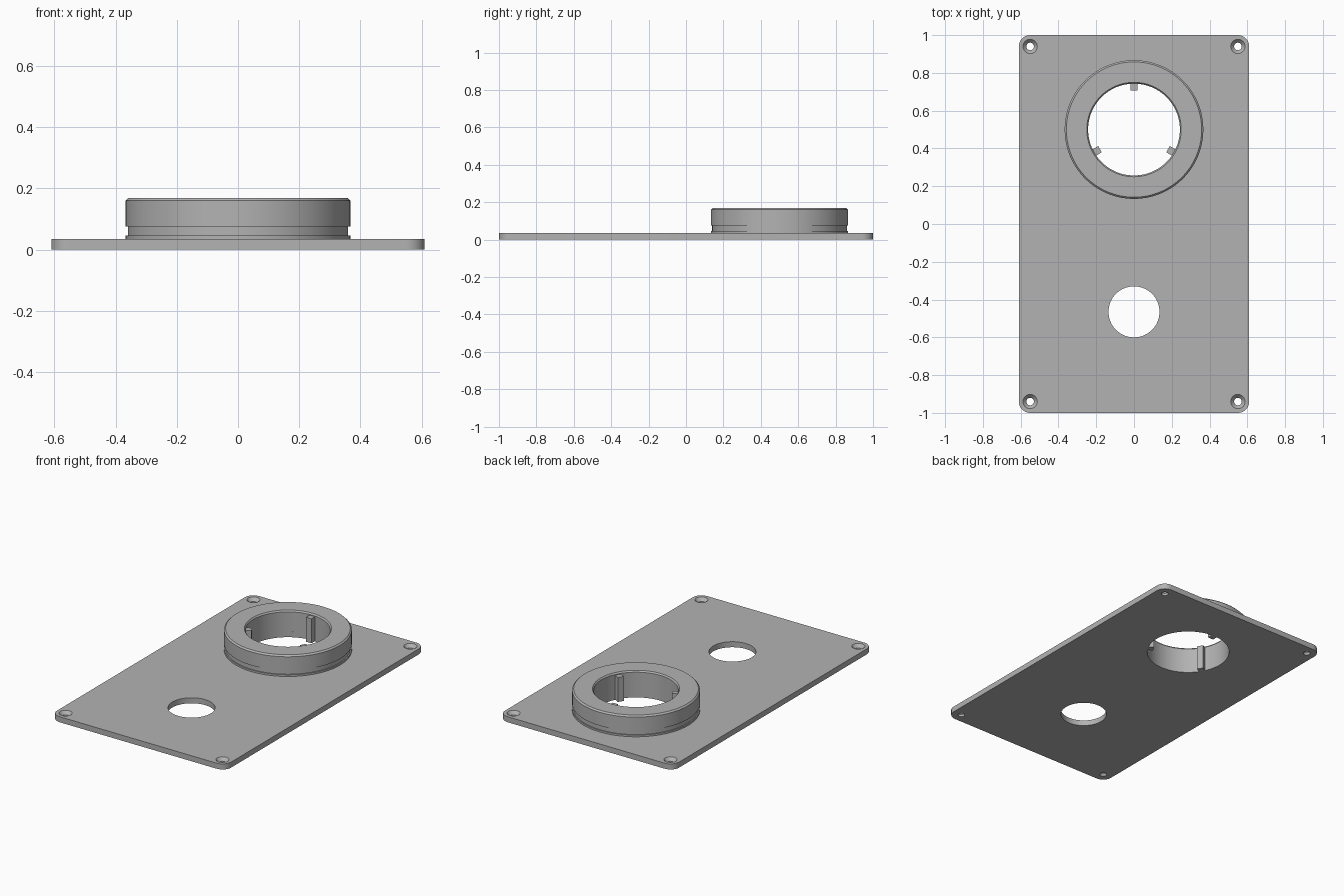
import bpy, bmesh, math
from mathutils import Matrix

cube = bpy.data.objects.get("Cube")
if cube:
    bpy.data.objects.remove(cube, do_unlink=True)

PLATE_X, PLATE_Y, PLATE_Z = 0.61, 1.0, 0.035
CORNER = 0.06
RING_Y, BORE = 0.5, 0.243

grey = bpy.data.materials.new("plain grey")
grey.use_nodes = True
colour = (0.45, 0.45, 0.45, 1)
grey.diffuse_color = colour
grey.node_tree.nodes["Principled BSDF"].inputs["Base Color"].default_value = colour


def make_object(name, bm):
    bmesh.ops.recalc_face_normals(bm, faces=bm.faces)
    mesh = bpy.data.meshes.new(name)
    bm.to_mesh(mesh)
    bm.free()
    mesh.materials.append(grey)
    obj = bpy.data.objects.new(name, mesh)
    bpy.context.collection.objects.link(obj)
    return obj


def select(obj):
    bpy.ops.object.select_all(action="DESELECT")
    obj.select_set(True)
    bpy.context.view_layer.objects.active = obj


def smooth(obj):
    select(obj)
    bpy.ops.object.shade_smooth_by_angle(angle=math.radians(25))


def lathe(name, profile, x, y, steps=96, closed=False):
    """Turn (radius, z) points about a vertical axis; open profiles get end caps."""
    bm = bmesh.new()
    loops = [[bm.verts.new((x + r * math.cos(a), y + r * math.sin(a), z))
              for a in (math.tau * i / steps for i in range(steps))]
             for r, z in profile]
    pairs = list(zip(loops, loops[1:]))
    if closed:
        pairs.append((loops[-1], loops[0]))
    else:
        bm.faces.new(loops[0])
        bm.faces.new(loops[-1])
    for low, high in pairs:
        for i in range(steps):
            j = (i + 1) % steps
            bm.faces.new((low[i], low[j], high[j], high[i]))
    return make_object(name, bm)


# Base plate with rounded corners
bm = bmesh.new()
outline = []
for k, (sx, sy) in enumerate([(1, 1), (-1, 1), (-1, -1), (1, -1)]):
    for i in range(13):
        a = math.pi / 2 * (k + i / 12)
        outline.append(bm.verts.new((sx * (PLATE_X - CORNER) + CORNER * math.cos(a),
                                     sy * (PLATE_Y - CORNER) + CORNER * math.sin(a), 0)))
base = bm.faces.new(outline)
top = bmesh.ops.extrude_face_region(bm, geom=[base])["geom"]
bmesh.ops.translate(bm, vec=(0, 0, PLATE_Z),
                    verts=[v for v in top if isinstance(v, bmesh.types.BMVert)])
plate = make_object("base_plate", bm)

# Openings: large bore, small round hole, countersunk screw holes
cutters = [lathe("bore_cutter", [(BORE, -0.1), (BORE, 0.1)], 0, RING_Y),
           lathe("hole_cutter", [(0.135, -0.1), (0.135, 0.1)], 0, -0.465, 64)]
for sx in (-1, 1):
    for sy in (-1, 1):
        cutters.append(lathe("screw_cutter",
                             [(0.02, -0.1), (0.02, 0.015), (0.038, PLATE_Z), (0.038, 0.1)],
                             sx * 0.55, sy * 0.94, 32))
for cutter in cutters:
    mod = plate.modifiers.new("cut", "BOOLEAN")
    mod.operation = "DIFFERENCE"
    mod.solver = "EXACT"
    mod.object = cutter
    select(plate)
    bpy.ops.object.modifier_apply(modifier=mod.name)
    bpy.data.objects.remove(cutter, do_unlink=True)
smooth(plate)

# Raised collar with a groove near its foot and chamfered rims
collar = lathe("collar", [
    (BORE, PLATE_Z), (0.367, PLATE_Z), (0.367, 0.046), (0.36, 0.046), (0.36, 0.075),
    (0.367, 0.075), (0.367, 0.16), (0.358, 0.169), (0.25, 0.169), (BORE, 0.16),
], 0, RING_Y, 128, closed=True)
smooth(collar)

# Three keys standing inside the bore
for n in range(3):
    bm = bmesh.new()
    bmesh.ops.create_cube(bm, size=1)
    bm.transform(Matrix.Translation((0, RING_Y, 0))
                 @ Matrix.Rotation(math.radians(90 + 120 * n), 4, "Z")
                 @ Matrix.Translation((0.228, 0, 0.0775))
                 @ Matrix.Diagonal((0.04, 0.038, 0.155, 1)))
    make_object(f"bore_key_{n + 1}", bm)
